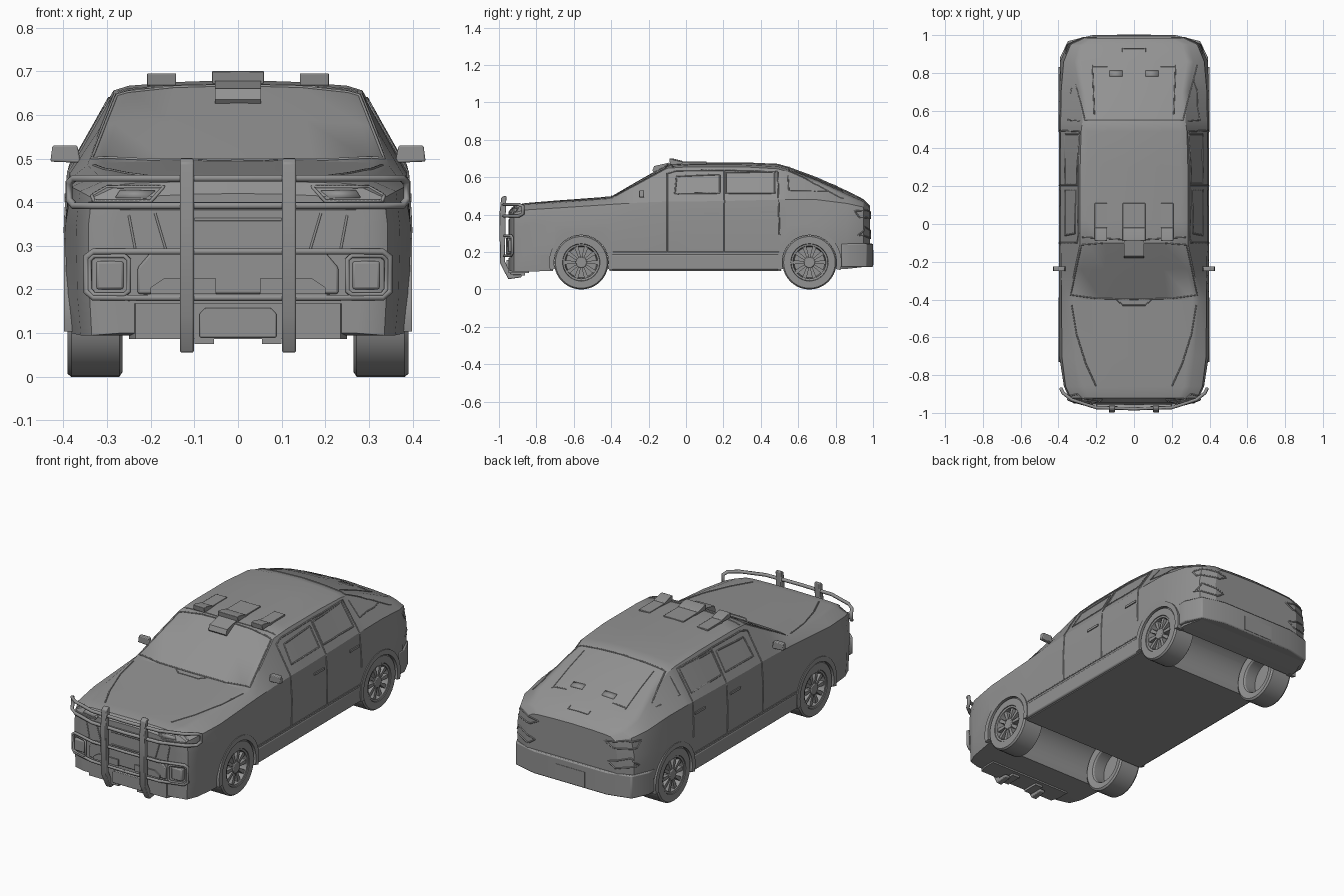
import bpy, bmesh
from math import sin, cos, pi, radians
from mathutils import Vector
from mathutils.bvhtree import BVHTree

if "Cube" in bpy.data.objects:
    bpy.data.objects.remove(bpy.data.objects["Cube"])

paint = bpy.data.materials.new("dark_grey_paint")
paint.diffuse_color = (.29, .29, .29, 1)
paint.use_nodes = True
paint.node_tree.nodes["Principled BSDF"].inputs["Base Color"].default_value = paint.diffuse_color


def add_mesh(name, verts, faces, mirror=False, bevel=0, smooth=30):
    me = bpy.data.meshes.new(name)
    me.from_pydata([tuple(v) for v in verts], [], faces)
    bm = bmesh.new()
    bm.from_mesh(me)
    bmesh.ops.recalc_face_normals(bm, faces=bm.faces)
    bm.to_mesh(me)
    bm.free()
    me.materials.append(paint)
    ob = bpy.data.objects.new(name, me)
    bpy.context.collection.objects.link(ob)
    select(ob)
    bpy.ops.object.shade_smooth_by_angle(angle=radians(smooth))
    if bevel:
        b = ob.modifiers.new("bevel", 'BEVEL')
        b.width, b.segments = bevel, 2
    if mirror:
        ob.modifiers.new("mirror", 'MIRROR')
    return ob


def select(ob):
    bpy.ops.object.select_all(action='DESELECT')
    ob.select_set(True)
    bpy.context.view_layer.objects.active = ob


def prism(name, polys, axis, lo, hi, **kw):
    """Extrude 2D polygons along an axis."""
    put = {'x': lambda a, b, h: (h, a, b), 'y': lambda a, b, h: (a, h, b), 'z': lambda a, b, h: (a, b, h)}[axis]
    verts, faces = [], []
    for p in polys:
        n, s = len(p), len(verts)
        verts += [put(a, b, h) for h in (lo, hi) for a, b in p]
        faces += [tuple(range(s, s + n)), tuple(range(s + n, s + 2 * n))]
        faces += [(s + i, s + (i + 1) % n, s + n + (i + 1) % n, s + n + i) for i in range(n)]
    return add_mesh(name, verts, faces, **kw)


def rect(a0, a1, b0, b1):
    return [(a0, b0), (a1, b0), (a1, b1), (a0, b1)]


def lathe(name, profile, yc, zc, seg=40, closed=True):
    """Revolve an (r, x) profile about the axle."""
    n = len(profile)
    verts = [(x, yc + r * cos(2 * pi * i / seg), zc + r * sin(2 * pi * i / seg)) for i in range(seg) for r, x in profile]
    faces = [(i * n + j, i * n + (j + 1) % n, ((i + 1) % seg) * n + (j + 1) % n, ((i + 1) % seg) * n + j)
             for i in range(seg) for j in range(n if closed else n - 1)]
    return add_mesh(name, verts, faces, mirror=True)


def tube(name, paths, radius, closed=False):
    cu = bpy.data.curves.new(name, 'CURVE')
    cu.dimensions, cu.bevel_depth, cu.bevel_resolution = '3D', radius, 1
    cu.use_fill_caps = True
    cu.materials.append(paint)
    for path in paths:
        sp = cu.splines.new('POLY')
        sp.points.add(len(path) - 1)
        for q, p in zip(sp.points, path):
            q.co = (*p, 1)
        sp.use_cyclic_u = closed
    ob = bpy.data.objects.new(name, cu)
    bpy.context.collection.objects.link(ob)
    return ob


def flip(path):
    return [(-x, y, z) for x, y, z in path]


# ---- body shell: y, bottom width/z, side width, shoulder width/z, roof edge width/z, centre z
stations = [
    (-.945, .27, .10, .28, .27, .39, .22, .41, .42), (-.92, .335, .095, .34, .335, .41, .27, .44, .448),
    (-.86, .36, .095, .368, .362, .425, .30, .452, .462), (-.70, .383, .10, .393, .382, .435, .32, .462, .475),
    (-.40, .383, .10, .393, .383, .455, .345, .485, .497), (-.24, .383, .10, .393, .386, .465, .315, .572, .59),
    (-.10, .383, .10, .393, .388, .47, .285, .648, .668), (.02, .383, .10, .393, .388, .47, .285, .656, .68),
    (.30, .383, .10, .393, .388, .475, .285, .656, .68), (.49, .383, .10, .393, .388, .48, .28, .645, .672),
    (.55, .383, .10, .393, .388, .48, .272, .628, .655), (.70, .383, .10, .393, .386, .48, .29, .568, .60),
    (.86, .375, .11, .388, .372, .46, .315, .495, .528), (.95, .34, .12, .35, .335, .44, .29, .46, .482),
    (.985, .25, .13, .27, .26, .42, .235, .435, .445)]
verts, faces = [], []
for y, wb, zb, wm, ws, zs, wr, zr, zt in stations:
    half = [(wb, zb), (wm, zb + .09), (wm + .003, .345), (ws, zs), (wr, zr),
            (wr - .035, zr + (zt - zr) * .45), (wr * .5, zt - (zt - zr) * .2)]
    ring = [(0, zb)] + half + [(0, zt)] + [(-x, z) for x, z in reversed(half)]
    verts += [(x, y, z) for x, z in ring]
n, m = 16, len(stations)
for i in range(m - 1):
    faces += [(i * n + j, i * n + (j + 1) % n, (i + 1) * n + (j + 1) % n, (i + 1) * n + j) for j in range(n)]
faces += [tuple(range(n)), tuple(range((m - 1) * n, m * n))]
body = add_mesh("body_shell", verts, faces, smooth=22)

# ---- wheel arches cut through the body
AXLES, R = (-.56, .66), .145
circle = lambda yc, r, s=48: [(yc + r * cos(2 * pi * i / s), R + r * sin(2 * pi * i / s)) for i in range(s)]
for yc in AXLES:
    cut = prism("arch_cutter", [circle(yc, .157)], 'x', -.5, .5)
    cut.hide_render = True
    mod = body.modifiers.new("arch", 'BOOLEAN')
    mod.operation, mod.object, mod.solver = 'DIFFERENCE', cut, 'EXACT'
    select(body)
    bpy.ops.object.modifier_apply(modifier=mod.name)
    bpy.data.objects.remove(cut)
bpy.ops.object.shade_smooth_by_angle(angle=radians(22))
weighted = body.modifiers.new("even_shading", 'WEIGHTED_NORMAL')
weighted.keep_sharp, weighted.weight = True, 90
bpy.context.view_layer.update()
bvh = BVHTree.FromObject(body, bpy.context.evaluated_depsgraph_get())

VIEWS = {'side': lambda a, b: ((2, a, b), (-1, 0, 0)), 'front': lambda a, b: ((a, -2, b), (0, 1, 0)),
         'rear': lambda a, b: ((a, 2, b), (0, -1, 0)), 'top': lambda a, b: ((a, b, 2), (0, 0, -1))}


def project(view, pts):
    hits = []
    for a, b in pts:
        o, d = VIEWS[view](a, b)
        h = bvh.ray_cast(Vector(o), Vector(d))[0]
        if h:
            hits.append(tuple(h))
    return hits


def seam(name, view, lines, closed=False, r=.003, mirror=True):
    """Thin trim lines laid on the body surface."""
    paths = []
    for pts in lines:
        fine = []
        for p, q in zip(pts, pts[1:] + (pts[:1] if closed else [])):
            fine += [(p[0] + (q[0] - p[0]) * t / 14, p[1] + (q[1] - p[1]) * t / 14) for t in range(14)]
        hit = project(view, fine if closed else fine + pts[-1:])
        paths += [hit, flip(hit)] if mirror else [hit]
    return tube(name, paths, r, closed)


def patch(name, view, pts, thick=.012):
    """Raised panel whose corners lie on the body surface."""
    ob = add_mesh(name, project(view, pts), [tuple(range(len(pts)))])
    s = ob.modifiers.new("thickness", 'SOLIDIFY')
    s.thickness, s.offset = thick, 0
    ob.modifiers.new("mirror", 'MIRROR')


# ---- doors, windows and side trim
seam("side_window_frames", 'side', [[(-.06, .512), (.18, .515), (.18, .615), (-.05, .605)],
                                    [(.212, .515), (.475, .515), (.475, .63), (.212, .625)]], True, .004)
seam("door_gaps", 'side', [[(-.10, .20), (-.10, .62), (-.05, .635), (.205, .638)], [(.205, .20), (.205, .638)],
                           [(.205, .638), (.49, .632), (.50, .29)]], r=.004)
seam("sill_line", 'side', [[(-.39, .20), (.50, .20)]], r=.003)
seam("quarter_panel_line", 'side', [[(.545, .61), (.55, .53), (.77, .525)]])
seam("windscreen_frame", 'top', [[(0, -.398), (.2, -.394), (.335, -.375), (.278, -.11), (.15, -.10), (0, -.10)]], r=.0035)
seam("bonnet_creases", 'top', [[(.33, -.43), (.305, -.58), (.255, -.74), (.20, -.86)]], r=.0035)
seam("cowl_vent", 'top', [[(-.09, -.402), (-.06, -.43), (.06, -.43), (.09, -.402)]], mirror=False)
prism("sill_trim", [rect(-.40, .50, .105, .19)], 'x', .35, .395, mirror=True, bevel=.008)
prism("door_handle", [rect(.095, .18, .40, .412), rect(.40, .485, .408, .42)], 'x', .385, .398, mirror=True)
prism("door_mirror", [[(.36, .49), (.43, .493), (.425, .53), (.368, .53)]], 'y', -.25, -.225, mirror=True, bevel=.004)

# ---- wheels and arch flares
for yc, tag in zip(AXLES, ("front", "rear")):
    lathe(tag + "_tyre", [(.10, .272), (.135, .265), (.145, .272), (.145, .382), (.138, .391), (.10, .391),
                          (.095, .36), (.095, .28)], yc, R)
    lathe(tag + "_rim", [(.001, .345), (.096, .345), (.098, .388), (.088, .386), (.082, .35)], yc, R, closed=False)
    spokes = []
    for k in range(10):
        a = 2 * pi * k / 10
        spokes.append([(yc + u * cos(a) - v * sin(a), R + u * sin(a) + v * cos(a))
                       for u, v in ((.02, -.006), (.088, -.011), (.088, .011), (.02, .006))])
    prism(tag + "_spokes", spokes, 'x', .346, .38, mirror=True)
    prism(tag + "_hub", [circle(yc, .03, 20)], 'x', .346, .385, mirror=True, bevel=.004)
    arc = [radians(-14 + 208 * i / 24) for i in range(25)]
    band = [(yc + .172 * cos(a), R + .172 * sin(a)) for a in arc]
    band += [(yc + .1455 * cos(a), R + .1455 * sin(a)) for a in reversed(arc)]
    prism(tag + "_arch_flare", [band], 'x', .36, .399, mirror=True)

# ---- nose: headlights, grille, lamps, lip and plate
seam("headlight_frame", 'front', [[(.17, .435), (.30, .435), (.335, .415), (.33, .402), (.20, .402)]], True, .004)
patch("headlight", 'front', [(.19, .425), (.27, .426), (.28, .41), (.21, .408)], .008)
seam("grille_lines", 'front', [[(-.27, .385), (.27, .385)], [(-.10, .36), (.10, .36)], [(-.10, .29), (.10, .29)]],
     r=.004, mirror=False)
seam("nose_side_crease", 'front', [[(.19, .375), (.165, .29), (.16, .27)], [(.25, .37), (.235, .29)]])
prism("lower_grille", [[(-.23, .19), (.23, .19), (.23, .25), (.20, .285), (-.20, .285), (-.23, .25)]], 'y', -.955, -.92,
      bevel=.005)
prism("grille_insert", [[(.05, .19), (.20, .19), (.20, .205), (.17, .225), (.05, .225)]], 'y', -.962, -.94, mirror=True)
prism("fog_lamp", [rect(.262, .325, .20, .265)], 'y', -.95, -.90, mirror=True, bevel=.006)
prism("front_lip", [[(-.25, -.84), (-.25, -.91), (-.235, -.95), (.235, -.95), (.25, -.91), (.25, -.84)]], 'z', .087, .168)
prism("front_plate", [[(-.088, .09), (.088, .09), (.088, .145), (.075, .158), (-.075, .158), (-.088, .145)]],
      'y', -.96, -.93, bevel=.003)

# ---- push bar
edge = [(.0, -.978), (.20, -.972), (.33, -.93), (.375, -.895), (.387, -.872)]
upper = [(x, y, .455) for x, y in edge[:-1]] + [(.387, -.872, .445), (.387, -.872, .405)]
upper += [(x, y, .392) for x, y in reversed(edge[:-1])]
tube("upper_push_bar", [upper, flip(upper)], .009)
lower = [(0, -.975, .287), (.20, -.97, .287), (.33, -.935, .287), (.347, -.928, .275), (.347, -.928, .195),
         (.33, -.935, .181), (.20, -.97, .181), (0, -.975, .181)]
tube("lower_push_bar", [lower, flip(lower)], .008)
guard = [(.25, -.957, .197), (.26, -.955, .188), (.33, -.935, .188), (.34, -.93, .20), (.34, -.93, .268),
         (.33, -.935, .277), (.26, -.955, .277), (.25, -.957, .268)]
tube("lamp_guard", [guard, flip(guard)], .006, True)
prism("push_bar_upright", [[(-.975, .50), (-.96, .50), (-.965, .38), (-.968, .15), (-.935, .08), (-.88, .08), (-.88, .065),
                            (-.95, .055), (-.994, .14), (-.998, .40), (-.988, .49)]], 'x', .101, .133, mirror=True, bevel=.004)
prism("push_bar_bracket", [rect(-.95, -.86, .075, .092)], 'x', .055, .10, mirror=True)

# ---- roof light pods
pod = [(-.085, .672), (-.09, .70), (-.07, .70), (-.02, .688), (-.015, .675)]
base = [(-.02, .67), (-.02, .684), (.11, .684), (.11, .67)]
prism("centre_roof_pod", [pod, base], 'x', -.06, .06, bevel=.002)
prism("side_roof_pod", [[(y, z - .005) for y, z in p] for p in (pod, base)], 'x', .142, .208, mirror=True, bevel=.002)
prism("windscreen_sensor", [[(-.18, .635), (-.17, .66), (-.09, .678), (-.08, .66), (-.16, .61)]], 'x', -.053, .053)
seam("roof_front_lip", 'top', [[(-.275, -.07), (0, -.085), (.275, -.07)]], mirror=False)

# ---- tail: glass, lights, bumper
seam("rear_glass_frame", 'top', [[(0, .55), (.26, .55), (.285, .65), (.325, .80), (.335, .84)]], r=.0035)
seam("tailgate_ribs", 'top', [[(.21, .58), (.22, .84)], [(.14, .83), (.22, .83)]])
patch("tailgate_tab", 'top', [(.06, .78), (.13, .78), (.13, .81), (.06, .81)], .008)
seam("tail_light_frame", 'rear', [[(.20, .405), (.31, .425), (.36, .42), (.355, .385), (.25, .38)],
                                  [(.22, .30), (.34, .335), (.365, .29), (.26, .272)]], True, .004)
prism("rear_bumper", [[(.392, .83), (.392, .88), (.35, .968), (.22, 1.0), (-.22, 1.0), (-.35, .968), (-.392, .88),
                       (-.392, .83)]], 'z', .12, .245, bevel=.006)
prism("rear_plate", [rect(-.09, .09, .13, .21)], 'y', .97, 1.002)
seam("tailgate_handle", 'top', [[(-.06, .91), (-.06, .93), (.06, .93), (.06, .91)]], mirror=False)
